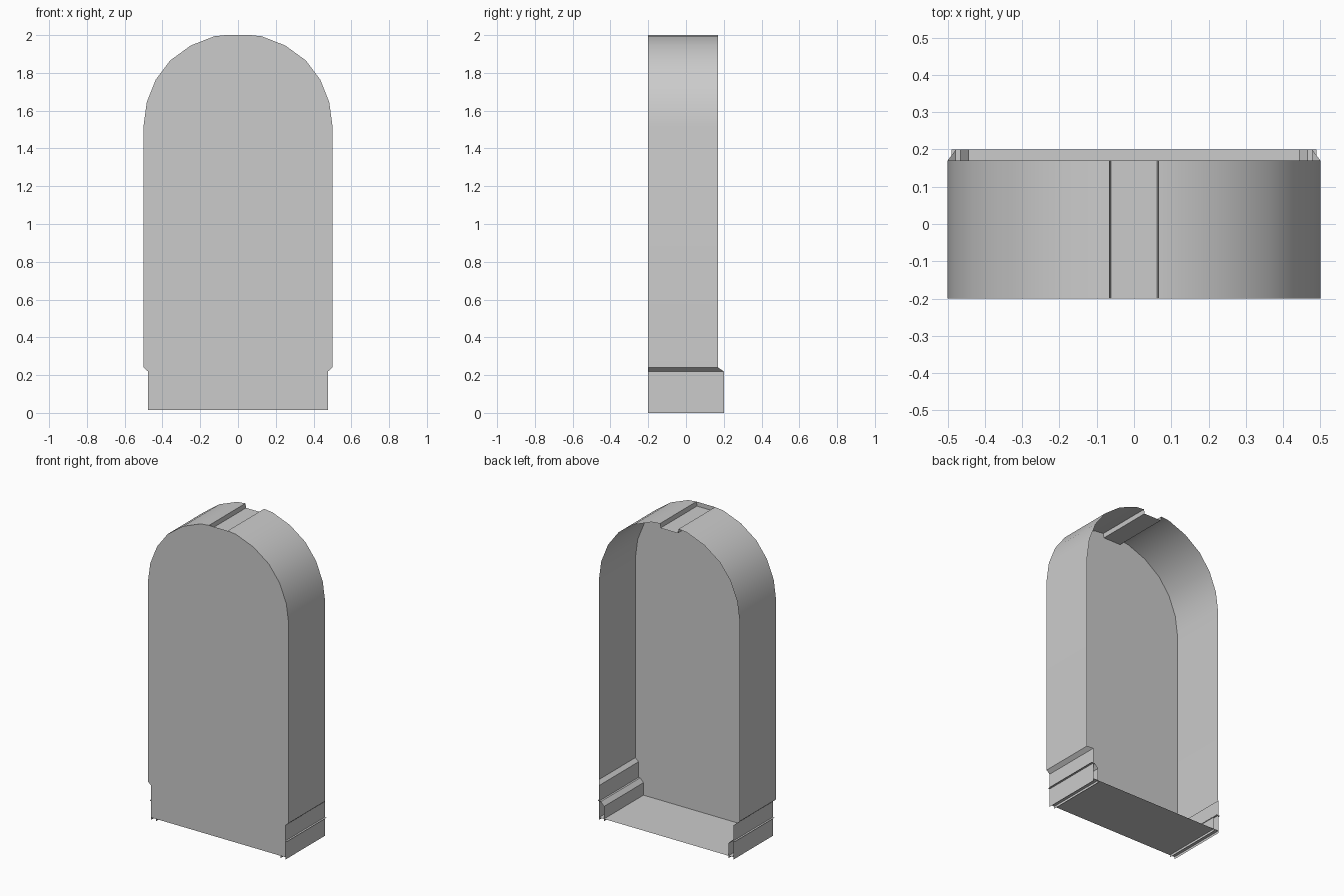
import bpy, bmesh

if "Cube" in bpy.data.objects:
    bpy.data.objects.remove(bpy.data.objects["Cube"])

Y0, Y1, Y2 = -0.2, 0.17, 0.2      # front panel, shell back edge, base back edge

grey = bpy.data.materials.new("light grey")
grey.diffuse_color = (0.6, 0.6, 0.6, 1)
grey.use_nodes = True
grey.node_tree.nodes["Principled BSDF"].inputs["Base Color"].default_value = grey.diffuse_color


def make(name, strips, smooth=False):
    """Each strip is a list of points (x, z, y_back) swept from the front plane."""
    bm = bmesh.new()
    for pts in strips:
        front = [bm.verts.new((x, Y0, z)) for x, z, y in pts]
        back = [bm.verts.new((x, y, z)) for x, z, y in pts]
        for i in range(len(pts) - 1):
            bm.faces.new((front[i], front[i + 1], back[i + 1], back[i]))
    return finish(name, bm, smooth)


def finish(name, bm, smooth=False):
    me = bpy.data.meshes.new(name)
    bm.to_mesh(me)
    bm.free()
    me.materials.append(grey)
    ob = bpy.data.objects.new(name, me)
    bpy.context.collection.objects.link(ob)
    if smooth:
        bpy.context.view_layer.objects.active = ob
        ob.select_set(True)
        bpy.ops.object.shade_smooth_by_angle(angle=0.6)
        ob.select_set(False)
    return ob


def mirror(pts):
    return [(-x, *rest) for x, *rest in reversed(pts)]


# Right half of the outline, bottom to top
half = [(0.477, 0.015), (0.477, 0.22), (0.5, 0.24), (0.5, 1.52), (0.483, 1.645),
        (0.435, 1.765), (0.36, 1.865), (0.25, 1.945), (0.125, 1.994), (0.066, 2.0)]

# Flat arched front panel
bm = bmesh.new()
bm.faces.new([bm.verts.new((x, Y0, z)) for x, z in half + mirror(half)])
finish("front_panel", bm)

# Arched shell with a shallow channel along the crown
arch = [(x, z, Y1) for x, z in half[2:]] + [(0.062, 1.972, Y1)]
make("arched_shell", [arch + mirror(arch)], smooth=True)

# Base sides: shoulder, outer wall, thin shelf and folded inner wall
shoulder = [(0.5, 0.24, Y1), (0.477, 0.22, Y2), (0.477, 0.0, Y2)]
fold = [(0.49, 0.12, Y2), (0.465, 0.12, Y2), (0.442, 0.095, Y2), (0.442, 0.0, Y2)]
make("base_sides", [shoulder, mirror(shoulder)])
make("base_inner_folds", [fold, mirror(fold)])

# Floor of the base
make("base_floor", [[(-0.477, 0.015, Y2), (0.477, 0.015, Y2)]])
